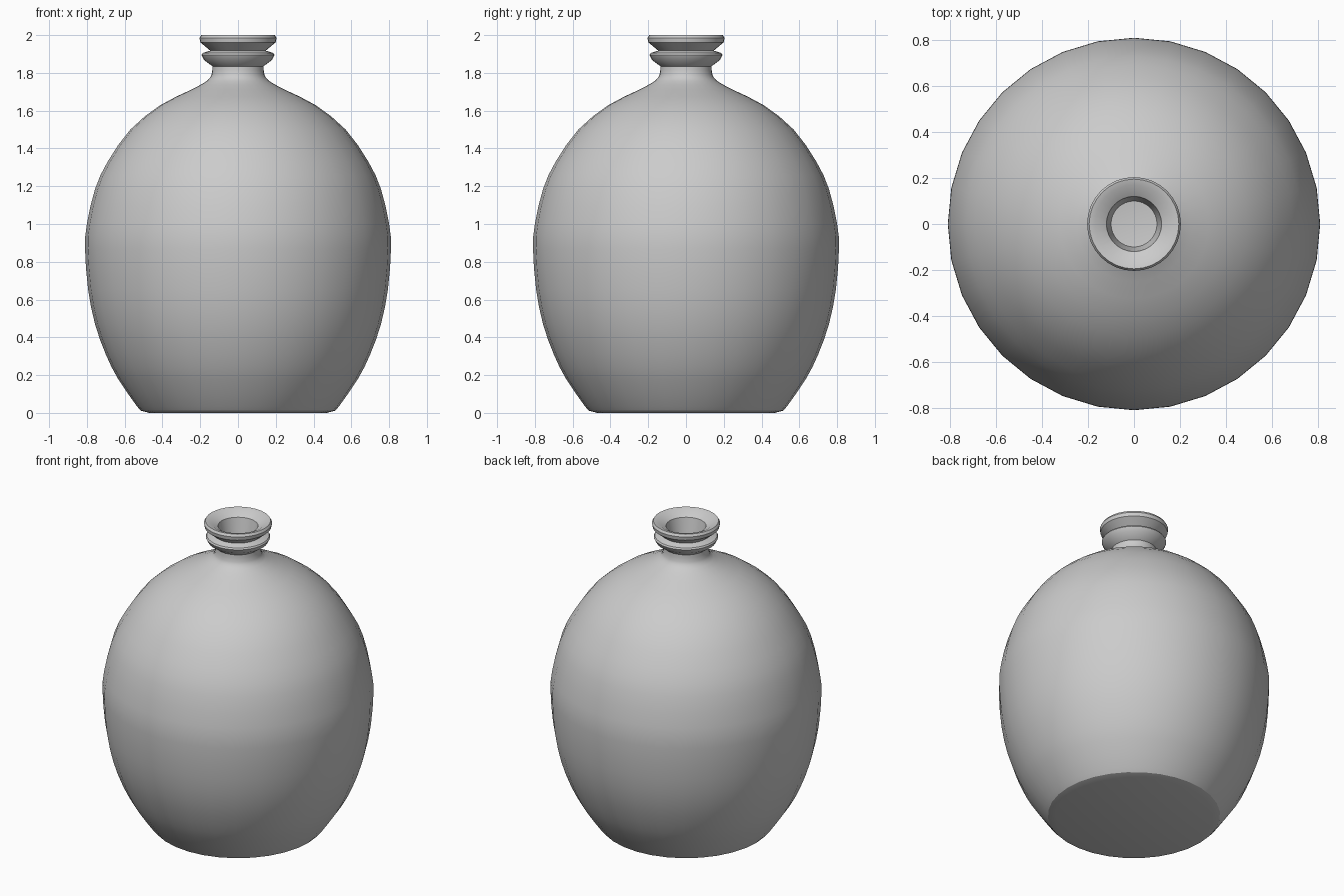
import bpy
import bmesh
import math
from mathutils import Vector

if "Cube" in bpy.data.objects:
    bpy.data.objects.remove(bpy.data.objects["Cube"], do_unlink=True)

SIDES = 32

grey = bpy.data.materials.new("plain grey")
grey.use_nodes = True
colour = (0.6, 0.6, 0.6, 1)
grey.diffuse_color = colour
grey.node_tree.nodes["Principled BSDF"].inputs["Base Color"].default_value = colour


def smooth_curve(points, steps=2):
    """Catmull-Rom curve through the profile points."""
    pts = [Vector(p) for p in points]
    pts = [pts[0]] + pts + [pts[-1]]
    out = []
    for a, b, c, d in zip(pts, pts[1:], pts[2:], pts[3:]):
        for i in range(steps):
            t = i / steps
            out.append(0.5 * (2 * b + (c - a) * t + (2 * a - 5 * b + 4 * c - d) * t ** 2
                              + (3 * b - a - 3 * c + d) * t ** 3))
    return out + [pts[-1]]


def lathe(name, profile):
    """Turn a (radius, height) profile around the z axis; radius 0 makes a pole."""
    bm = bmesh.new()
    rings = []
    for r, z in profile:
        if r == 0:
            rings.append([bm.verts.new((0, 0, z))] * SIDES)
        else:
            angles = [math.tau * i / SIDES for i in range(SIDES)]
            rings.append([bm.verts.new((r * math.cos(a), r * math.sin(a), z)) for a in angles])
    for low, high in zip(rings, rings[1:]):
        for i in range(SIDES):
            j = (i + 1) % SIDES
            corners = dict.fromkeys((low[i], low[j], high[j], high[i]))
            bm.faces.new(list(corners))
    bmesh.ops.recalc_face_normals(bm, faces=bm.faces)
    mesh = bpy.data.meshes.new(name)
    bm.to_mesh(mesh)
    bm.free()
    mesh.materials.append(grey)
    obj = bpy.data.objects.new(name, mesh)
    bpy.context.collection.objects.link(obj)
    bpy.ops.object.select_all(action="DESELECT")
    obj.select_set(True)
    bpy.context.view_layer.objects.active = obj
    bpy.ops.object.shade_smooth_by_angle(angle=math.radians(32))
    return obj


# Flat base with a small rounded foot
base = [(0, 0), (0.47, 0), (0.515, 0.012)]

# Rounded belly, shoulder and flare into the neck
belly = smooth_curve([
    (0.535, 0.035), (0.635, 0.18), (0.70, 0.31), (0.757, 0.47), (0.794, 0.656),
    (0.81, 0.87), (0.80, 1.0), (0.757, 1.185), (0.69, 1.33), (0.57, 1.5),
    (0.41, 1.63), (0.25, 1.71), (0.165, 1.757), (0.14, 1.79), (0.135, 1.835)])

# Lower bead, groove and upper lip
collar = [(0.18, 1.868), (0.193, 1.895), (0.187, 1.905), (0.147, 1.918),
          (0.2, 1.962), (0.204, 1.985), (0.195, 2.0)]

# Dished mouth with a shallow well
mouth = [(0.17, 1.995), (0.12, 1.965), (0.10, 1.86), (0, 1.85)]

lathe("bottle", base + belly + collar + mouth)
